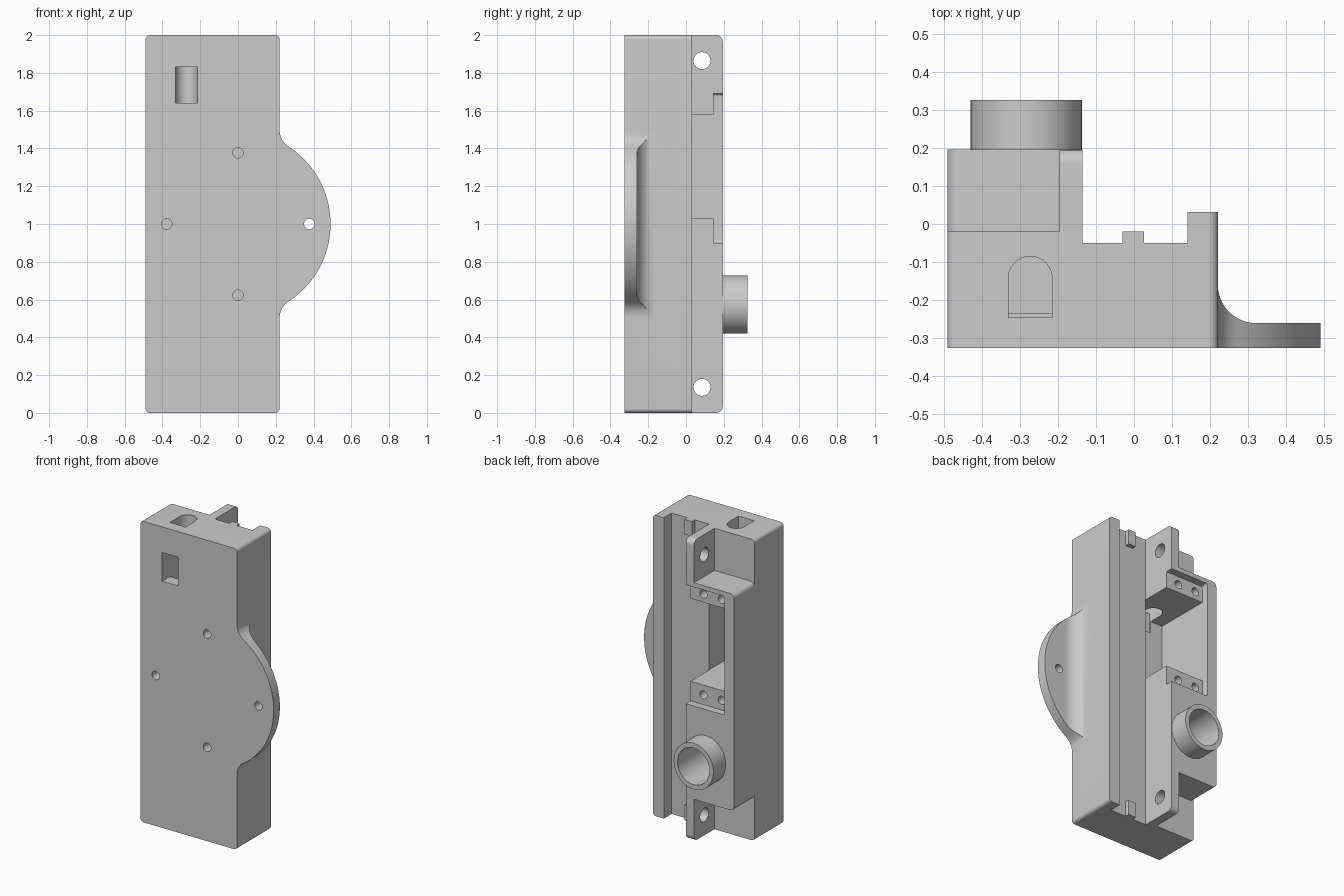
import bpy, bmesh
from math import sin, cos, tan, radians
from mathutils import Vector

if "Cube" in bpy.data.objects:
    bpy.data.objects.remove(bpy.data.objects["Cube"])

grey = bpy.data.materials.new("plain grey")
grey.use_nodes = True
COLOUR = (0.6, 0.6, 0.6, 1)
grey.diffuse_color = COLOUR
grey.node_tree.nodes["Principled BSDF"].inputs["Base Color"].default_value = COLOUR

# Maps a profile point and a depth to 3D for each extrusion axis
PLACE = {
    "x": lambda u, v, d: (d, u, v),
    "y": lambda u, v, d: (u, d, v),
    "z": lambda u, v, d: (u, v, d),
}


def arc(cx, cy, rx, ry, start, end, steps):
    angles = [radians(start + (end - start) * i / steps) for i in range(steps + 1)]
    return [(cx + rx * cos(a), cy + ry * sin(a)) for a in angles]


def rounded(corners, steps=6):
    """Polygon whose corners (u, v, radius) are rounded where a radius is given."""
    out = []
    for i, (u, v, *radius) in enumerate(corners):
        p = Vector((u, v, 0))
        if not radius:
            out.append((u, v))
            continue
        r = radius[0]
        before, after = corners[i - 1], corners[(i + 1) % len(corners)]
        a = (Vector((before[0], before[1], 0)) - p).normalized()
        b = (Vector((after[0], after[1], 0)) - p).normalized()
        half = a.angle(b) / 2
        centre = p + (a + b).normalized() * (r / sin(half))
        first = p + a * (r / tan(half)) - centre
        last = p + b * (r / tan(half)) - centre
        for k in range(steps + 1):
            q = first.lerp(last, k / steps).normalized() * r + centre
            out.append((q.x, q.y))
    return out


def rect(u0, u1, v0, v1, r=None):
    pts = [(u0, v0), (u1, v0), (u1, v1), (u0, v1)]
    return rounded([(*p, r) for p in pts]) if r else pts


def prism(name, points, axis, low, high):
    """Closed solid with outward normals, extruded along one axis."""
    bm = bmesh.new()
    near, far = ([bm.verts.new(PLACE[axis](u, v, d)) for u, v in points] for d in (low, high))
    bm.faces.new(near[::-1])
    bm.faces.new(far)
    for i in range(len(points)):
        bm.faces.new((near[i - 1], near[i], far[i], far[i - 1]))
    bm.normal_update()
    if bm.calc_volume(signed=True) < 0:
        bmesh.ops.reverse_faces(bm, faces=bm.faces[:])
    mesh = bpy.data.meshes.new(name)
    bm.to_mesh(mesh)
    bm.free()
    mesh.materials.append(grey)
    obj = bpy.data.objects.new(name, mesh)
    bpy.context.collection.objects.link(obj)
    return obj


def box(name, x, y, z):
    return prism(name, rect(*x, *y), "z", *z)


def rod(name, u, v, radius, axis, low, high):
    return prism(name, arc(u, v, radius, radius, 0, 345, 23), axis, low, high)


def combine(target, tool, operation="DIFFERENCE"):
    tool.hide_render = True
    mod = target.modifiers.new("combine", "BOOLEAN")
    mod.operation, mod.solver, mod.object = operation, "EXACT", tool
    bpy.context.view_layer.objects.active = target
    bpy.ops.object.modifier_apply(modifier=mod.name)
    bpy.data.objects.remove(tool)


# Housing block, with rounded corners at the front outline and the rear ends
FRONT, REAR = -0.325, 0.195
housing = prism("housing", rect(-0.49, 0.22, 0, 2, 0.022), "y", FRONT, REAR)
side = rounded([(-0.5, -0.01), (0.1, -0.01), (0.1, 0), (REAR, 0, 0.035),
                (REAR, 2, 0.035), (0.1, 2), (0.1, 2.01), (-0.5, 2.01)])
combine(housing, prism("side_outline", side, "x", -1, 1), "INTERSECT")

# Rear channel and lowered side rail
combine(housing, box("channel", (-0.135, 0.14), (-0.05, 1), (-1, 3)))
combine(housing, box("rail_top", (0.1, 1), (0.032, 1), (-1, 3)))

# End notches that leave a thin lug at the top and bottom
for end in (1, -1):
    def height(offset):
        return 1 + end * offset
    notch = rounded([(-0.6, height(1.2)), (-0.195, height(1.2)), (-0.195, height(0.72)),
                     (-0.49, height(0.72), 0.03), (-0.49, height(0.6)), (-0.6, height(0.6))])
    combine(housing, prism("notch", notch, "y", -0.02, 0.5))
    combine(housing, rod("lug_hole", 0.085, height(0.865), 0.045, "x", -0.3, 0))

# Half-round flange blended into the side wall
blend = arc(0.32, 0.496, 0.1, 0.1, 237.2, 180, 6)
disc = arc(0, 0, 0.49, 0.49, -57.2, 57.2, 40)
outline = [(u, 1 - v) for u, v in reversed(blend)] + [(u, 1 + v) for u, v in disc[1:-1]]
outline += [(u, 1 + v) for u, v in blend] + [(0.17, 1.496), (0.17, 0.504)]
flange = prism("flange", outline, "y", FRONT, 0)
section = rounded([(0.16, -0.4), (0.6, -0.4), (0.6, -0.26), (0.22, -0.26, 0.1),
                   (0.22, -0.1), (0.16, -0.1)], 10)
combine(flange, prism("flange_section", section, "z", 0, 2), "INTERSECT")
combine(housing, flange, "UNION")

# Deep rear pocket with a shallow ledge at each end
combine(housing, prism("ledge", rect(-0.42, -0.1, 0.9, 1.69, 0.015), "y", 0.145, 0.5))
combine(housing, box("pocket", (-0.42, -0.133), (-0.235, 0.5), (1.03, 1.58)))
for z in (0.965, 1.635):
    for x in (-0.365, -0.23):
        combine(housing, rod("ledge_hole", x, z, 0.027, "y", 0.03, 0.3))

# Arched shaft from the top and the front window that opens into it
arch = [(-0.33, -0.245), (-0.215, -0.245)] + arc(-0.2725, -0.1425, 0.0575, 0.0575, 0, 180, 14)
combine(housing, prism("shaft", arch, "z", 1.5, 2.2))
combine(housing, box("window", (-0.33, -0.215), (-0.5, -0.15), (1.64, 1.83)))

# Front fixing holes: three blind, one through the flange
for x, z, depth in ((0, 1.377, -0.255), (0, 0.623, -0.255), (-0.377, 1, -0.255), (0.377, 1, 0)):
    combine(housing, rod("fixing_hole", x, z, 0.028, "y", -0.5, depth))

# Rear tube and its bore
tube = prism("rear_tube", arc(-0.283, 0.573, 0.146, 0.154, 0, 352.5, 47), "y", 0.15, 0.325)
bore = arc(-0.283, 0.573, 0.117, 0.122, 0, 352.5, 47)
combine(housing, tube, "UNION")
combine(housing, prism("bore", bore, "y", -0.1, 0.5))

# Small locating tabs at both ends of the channel
parts = [housing]
for name, z in (("lower_tab", (0, 0.1)), ("upper_tab", (1.9, 2))):
    parts.append(box(name, (-0.03, 0.026), (-0.06, -0.02), z))

# Smooth curved walls, keep hard edges
bpy.ops.object.select_all(action="DESELECT")
for part in parts:
    part.select_set(True)
bpy.context.view_layer.objects.active = housing
bpy.ops.object.shade_smooth_by_angle(angle=radians(30))
